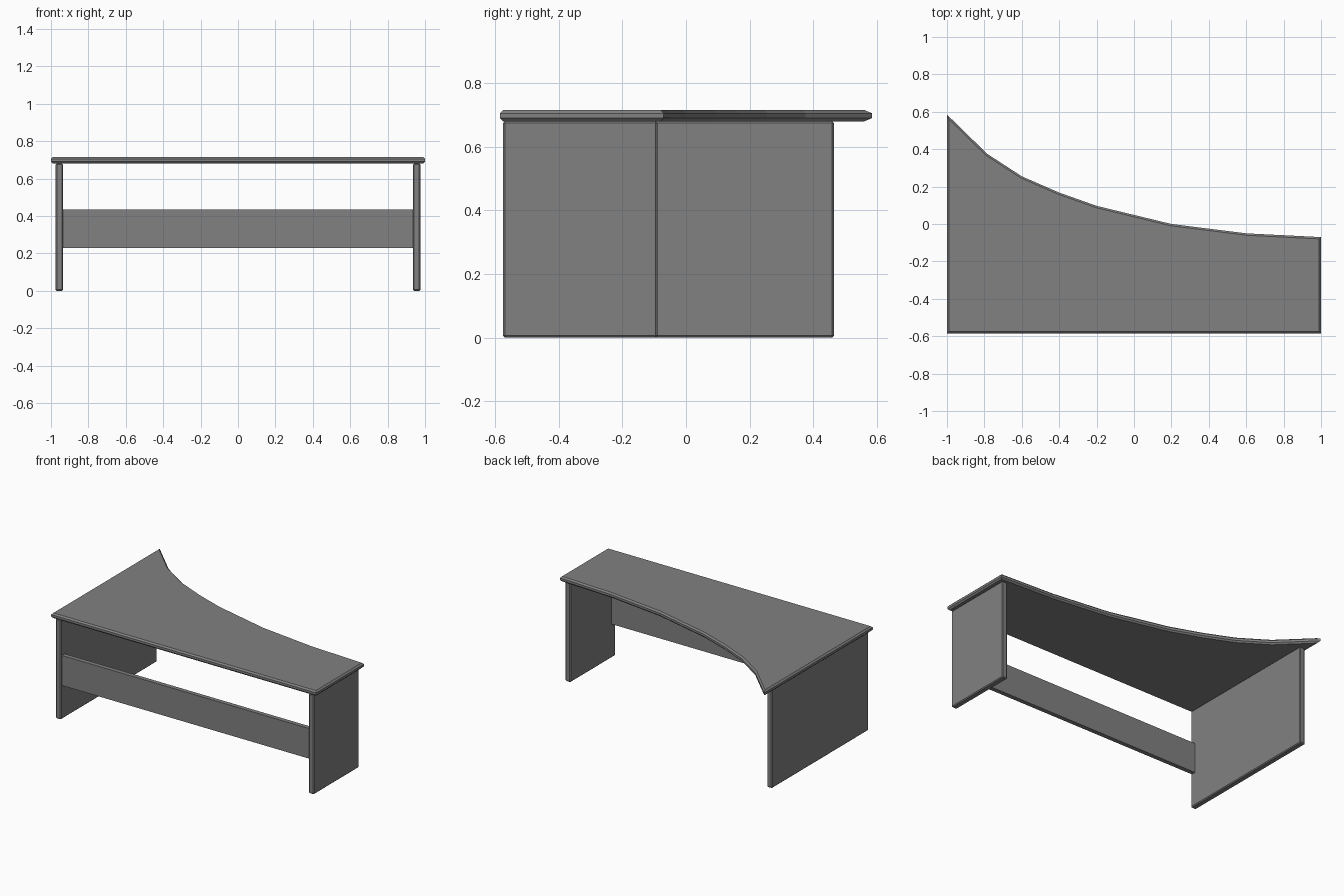
import bpy, bmesh

cube = bpy.data.objects.get("Cube")
if cube:
    bpy.data.objects.remove(cube, do_unlink=True)

# Single grey finish
grey = bpy.data.materials.new("grey_laminate")
grey.use_nodes = True
colour = (0.22, 0.22, 0.22, 1)
grey.diffuse_color = colour
grey.node_tree.nodes["Principled BSDF"].inputs["Base Color"].default_value = colour


def slab(name, outline, z0, z1, chamfer=0, upright_edges=True):
    """Extrude a plan outline upwards and chamfer its edges."""
    bm = bmesh.new()
    face = bm.faces.new([bm.verts.new((x, y, z0)) for x, y in outline])
    raised = bmesh.ops.extrude_face_region(bm, geom=[face])["geom"]
    for v in raised:
        if isinstance(v, bmesh.types.BMVert):
            v.co.z = z1
    bmesh.ops.recalc_face_normals(bm, faces=bm.faces)
    if chamfer:
        edges = [e for e in bm.edges if upright_edges
                 or abs(e.verts[0].co.z - e.verts[1].co.z) < 0.001]
        bmesh.ops.bevel(bm, geom=edges, offset=chamfer, segments=1,
                        affect='EDGES', profile=0.5)
    mesh = bpy.data.meshes.new(name)
    bm.to_mesh(mesh)
    bm.free()
    mesh.materials.append(grey)
    obj = bpy.data.objects.new(name, mesh)
    bpy.context.collection.objects.link(obj)
    return obj


def rectangle(x0, x1, y0, y1):
    return [(x0, y0), (x1, y0), (x1, y1), (x0, y1)]


# Desktop with a faceted, sweeping back edge
back_edge = [(1, -0.07), (0.6, -0.05), (0.2, 0), (-0.2, 0.097), (-0.4, 0.168),
             (-0.6, 0.255), (-0.785, 0.375), (-1, 0.585)]
slab("desktop", [(-1, -0.585), (1, -0.585)] + back_edge,
     0.68, 0.715, 0.01, upright_edges=False)

# Panel legs: deep on the right, shallow on the left
slab("right_leg", rectangle(-0.975, -0.935, -0.575, 0.465), 0, 0.68, 0.006)
slab("left_leg", rectangle(0.935, 0.975, -0.575, -0.09), 0, 0.68, 0.006)

# Cross panel joining the legs near the front
slab("cross_panel", rectangle(-0.936, 0.936, -0.563, -0.533), 0.23, 0.435)
